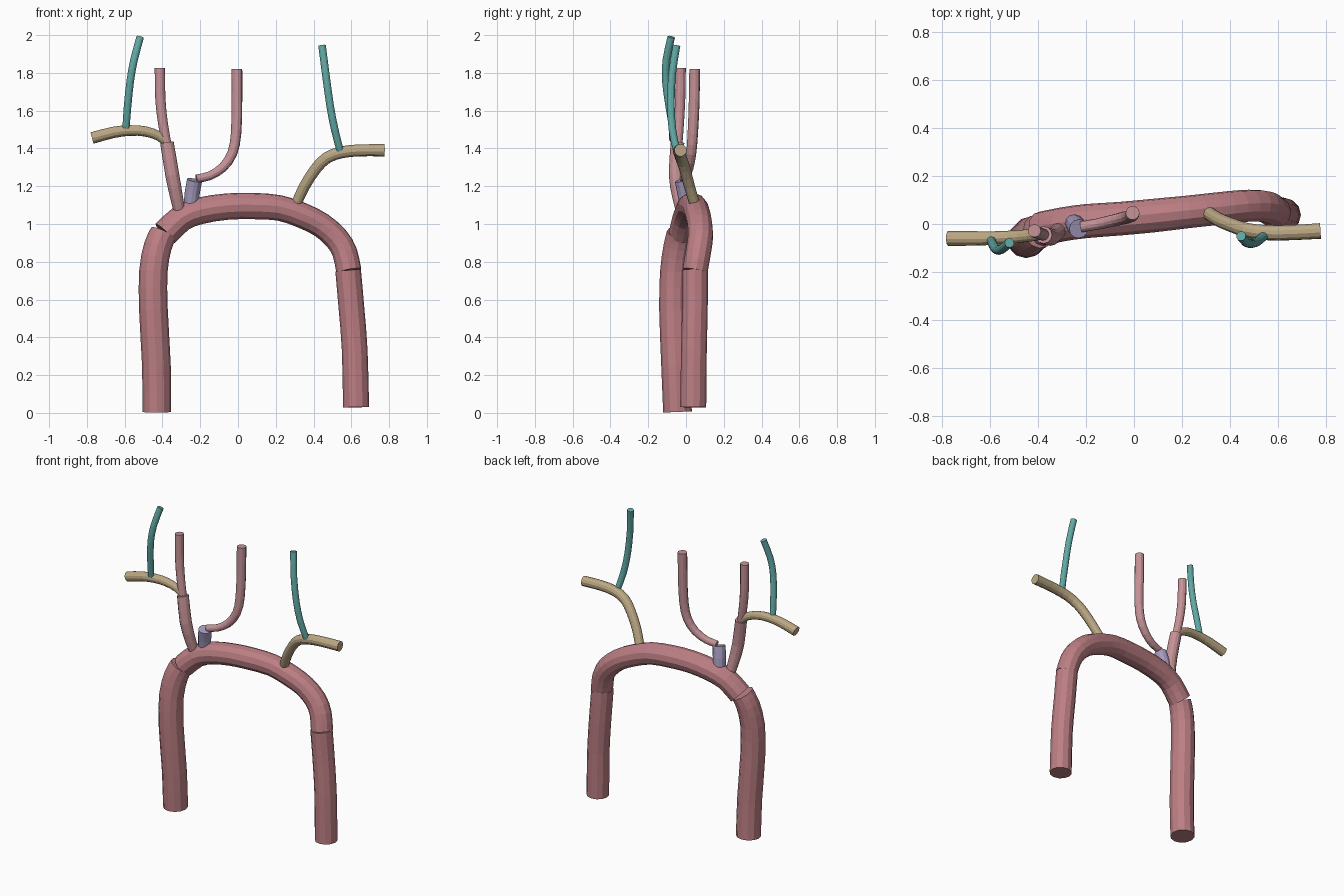
import bpy, bmesh, math
from mathutils import Vector

SIDES = 12


def material(name, rgb):
    m = bpy.data.materials.new(name)
    m.diffuse_color = (*rgb, 1)
    return m


RED = material("aorta_red", (0.50, 0.21, 0.23))
ROSE = material("carotid_rose", (0.56, 0.29, 0.31))
TAN = material("subclavian_tan", (0.50, 0.39, 0.23))
TEAL = material("vertebral_teal", (0.12, 0.40, 0.38))
LILAC = material("stem_lilac", (0.38, 0.33, 0.52))


def smooth_path(pts, steps=2):
    """Catmull-Rom through (x, y, z, radius) points."""
    p = [Vector(q) for q in pts]
    p = [2 * p[0] - p[1]] + p + [2 * p[-1] - p[-2]]
    out = []
    for i in range(1, len(p) - 2):
        a, b, c, d = p[i - 1:i + 3]
        for s in range(steps):
            t = s / steps
            out.append(0.5 * (2 * b + (c - a) * t + (2 * a - 5 * b + 4 * c - d) * t * t
                              + (3 * b - a - 3 * c + d) * t ** 3))
    return out + [p[-2]]


def tube(name, pts, mat):
    path = smooth_path(pts)
    pos = [Vector(q[:3]) for q in path]
    bm = bmesh.new()
    side, rings = Vector((0, 1, 0)), []
    for i, c in enumerate(pos):
        t = (pos[min(i + 1, len(pos) - 1)] - pos[max(i - 1, 0)]).normalized()
        side = (side - t * side.dot(t)).normalized()
        up = t.cross(side)
        ring = []
        for k in range(SIDES):
            a = 2 * math.pi * k / SIDES
            ring.append(bm.verts.new(c + path[i][3] * (math.cos(a) * side + math.sin(a) * up)))
        rings.append(ring)
    for r0, r1 in zip(rings, rings[1:]):
        for k in range(SIDES):
            j = (k + 1) % SIDES
            bm.faces.new((r0[k], r0[j], r1[j], r1[k]))
    bm.faces.new(rings[0][::-1])
    bm.faces.new(rings[-1])
    bmesh.ops.recalc_face_normals(bm, faces=bm.faces)
    me = bpy.data.meshes.new(name)
    bm.to_mesh(me)
    bm.free()
    me.materials.append(mat)
    ob = bpy.data.objects.new(name, me)
    bpy.context.collection.objects.link(ob)


# Main vessel in three lengths
tube("ascending_aorta", [(-.43, -.045, .005, .076), (-.432, -.055, .25, .076), (-.448, -.066, .55, .076),
                         (-.448, -.062, .75, .075), (-.425, -.045, .88, .074), (-.395, -.03, .95, .072)], RED)
tube("aortic_arch", [(-.385, -.02, .95, .072), (-.30, -.002, 1.03, .071), (-.20, .012, 1.07, .071),
                     (-.06, .022, 1.092, .07), (.08, .035, 1.095, .07), (.22, .05, 1.085, .068),
                     (.34, .063, 1.045, .068), (.44, .074, .995, .067), (.52, .076, .925, .067),
                     (.565, .065, .85, .067), (.587, .048, .75, .067)], RED)
tube("descending_aorta", [(.583, .048, .755, .068), (.601, .047, .55, .068),
                          (.618, .042, .33, .068), (.625, .038, .03, .069)], RED)

# Branches rising from the arch
tube("brachiocephalic_trunk", [(-.308, -.02, 1.06, .03), (-.325, -.038, 1.14, .034),
                               (-.348, -.054, 1.26, .037), (-.376, -.045, 1.43, .036)], ROSE)
tube("right_common_carotid", [(-.375, -.045, 1.41, .025), (-.397, -.037, 1.53, .026),
                              (-.411, -.031, 1.66, .027), (-.414, -.028, 1.825, .027)], ROSE)
tube("left_carotid_stem", [(-.25, .005, 1.08, .038), (-.243, -.005, 1.16, .04), (-.23, -.02, 1.232, .04)], LILAC)
tube("left_common_carotid", [(-.22, -.012, 1.24, .022), (-.15, .0, 1.255, .023), (-.08, .016, 1.30, .025),
                             (-.03, .028, 1.375, .027), (-.01, .036, 1.48, .028),
                             (-.006, .043, 1.64, .029), (-.006, .046, 1.82, .029)], ROSE)

# Arm arteries
tube("left_subclavian", [(.31, .045, 1.11, .028), (.352, .018, 1.20, .029), (.41, -.006, 1.29, .03),
                         (.47, -.026, 1.35, .031), (.55, -.036, 1.38, .032),
                         (.65, -.036, 1.39, .032), (.775, -.029, 1.39, .033)], TAN)
tube("right_subclavian", [(-.38, -.042, 1.43, .022), (-.42, -.046, 1.466, .025), (-.49, -.053, 1.49, .027),
                          (-.57, -.058, 1.495, .028), (-.66, -.06, 1.485, .03), (-.773, -.06, 1.455, .031)], TAN)

# Vertebral arteries
tube("right_vertebral", [(-.593, -.07, 1.51, .019), (-.584, -.09, 1.63, .02), (-.57, -.107, 1.76, .02),
                         (-.55, -.104, 1.87, .02), (-.518, -.078, 1.99, .02)], TEAL)
tube("left_vertebral", [(.54, -.05, 1.39, .019), (.512, -.072, 1.50, .02), (.487, -.08, 1.63, .02),
                        (.465, -.074, 1.79, .02), (.445, -.05, 1.945, .02)], TEAL)
